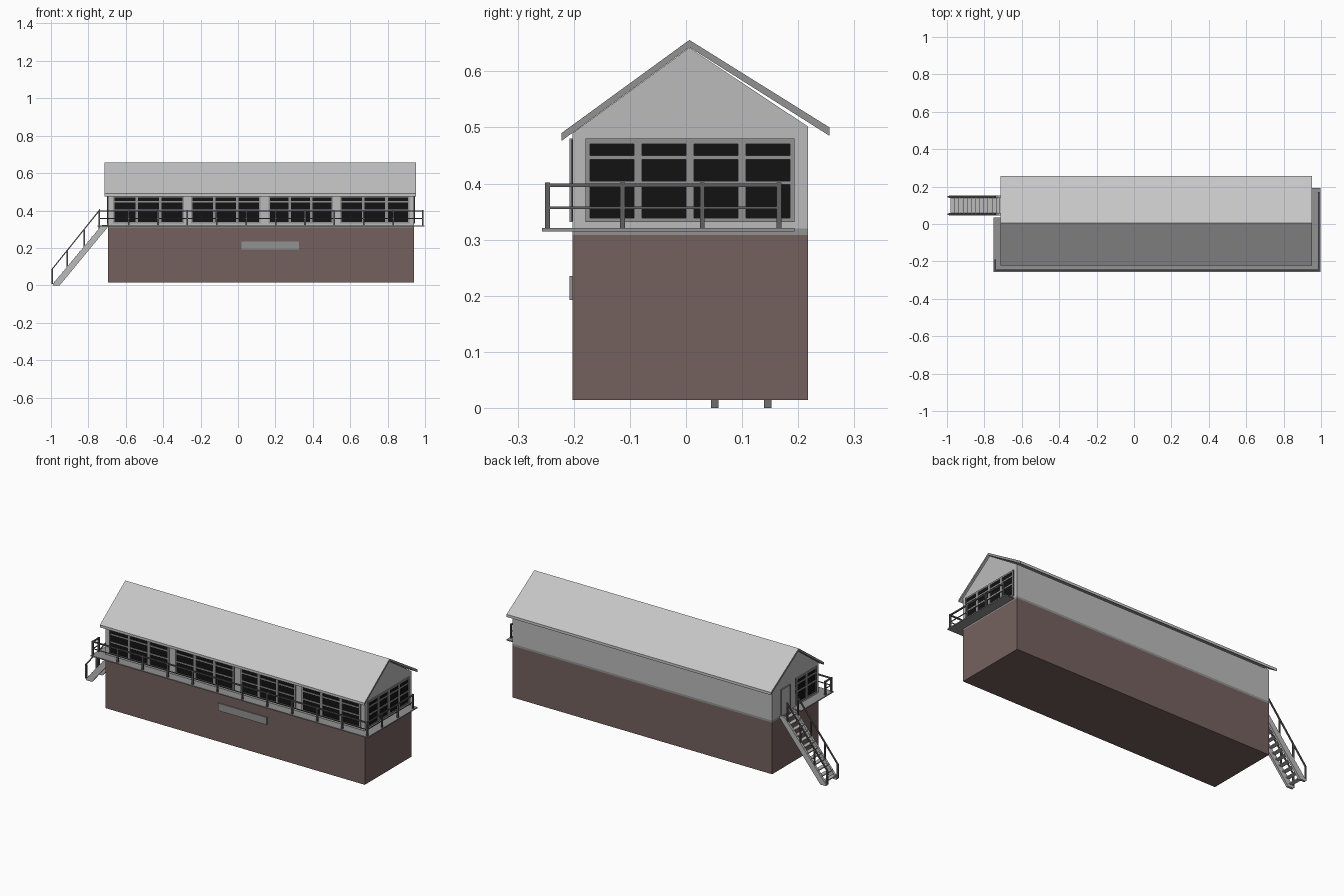
import bpy, bmesh
from mathutils import Vector

if "Cube" in bpy.data.objects:
    bpy.data.objects.remove(bpy.data.objects["Cube"])


def material(name, r, g, b):
    m = bpy.data.materials.new(name)
    m.diffuse_color = (r, g, b, 1)
    m.use_nodes = True
    m.node_tree.nodes["Principled BSDF"].inputs["Base Color"].default_value = m.diffuse_color
    return m


BRICK = material("brown brick", 0.175, 0.12, 0.112)
WALL = material("pale grey boards", 0.50, 0.50, 0.50)
ROOF = material("roof grey", 0.56, 0.56, 0.56)
TRIM = material("mid grey trim", 0.29, 0.29, 0.29)
RAIL = material("dark grey metal", 0.12, 0.12, 0.12)
GLASS = material("black glass", 0.006, 0.006, 0.006)


def finish(bm, name, *mats):
    bmesh.ops.recalc_face_normals(bm, faces=bm.faces)
    me = bpy.data.meshes.new(name)
    bm.to_mesh(me)
    bm.free()
    for m in mats:
        me.materials.append(m)
    ob = bpy.data.objects.new(name, me)
    bpy.context.collection.objects.link(ob)
    return ob


def boxes(name, mat, items):
    """One object from boxes given as (x0, x1, y0, y1, z0, z1)."""
    bm = bmesh.new()
    for x0, x1, y0, y1, z0, z1 in items:
        vs = bmesh.ops.create_cube(bm, size=1)["verts"]
        for v in vs:
            v.co = (x0 if v.co.x < 0 else x1, y0 if v.co.y < 0 else y1, z0 if v.co.z < 0 else z1)
    return finish(bm, name, mat)


def prism(name, pts, axis, lo, hi, mat, cap_mat=None):
    """Extrude a profile (y,z) along x or (x,z) along y."""
    bm = bmesh.new()
    place = (lambda p, t: (t, p[0], p[1])) if axis == "x" else (lambda p, t: (p[0], t, p[1]))
    face = bm.faces.new([bm.verts.new(place(p, lo)) for p in pts])
    ext = bmesh.ops.extrude_face_region(bm, geom=[face])["geom"]
    move = Vector((hi - lo, 0, 0)) if axis == "x" else Vector((0, hi - lo, 0))
    bmesh.ops.translate(bm, vec=move, verts=[g for g in ext if isinstance(g, bmesh.types.BMVert)])
    if cap_mat:
        bm.normal_update()
        for f in bm.faces:
            f.material_index = int(abs(f.normal.x) > 0.9)
    return finish(bm, name, mat, *([cap_mat] if cap_mat else []))


X0, X1, Y0, Y1 = -0.695, 0.941, -0.202, 0.217

# Brick base, sill band, gabled upper storey
boxes("brick_base", BRICK, [(X0, X1, Y0, Y1, 0.014, 0.308)])
boxes("sill_band", TRIM, [(X0, X1, Y0, Y1, 0.308, 0.32)])
prism("upper_walls", [(Y0, 0.32), (Y1, 0.32), (Y1, 0.502), (0.006, 0.642), (Y0, 0.49)],
      "x", X0, X1, WALL)

# Roof with trim-coloured gable edges
prism("roof", [(-0.222, 0.476), (0.006, 0.643), (0.256, 0.485), (0.256, 0.50),
               (0.006, 0.656), (-0.222, 0.49)], "x", -0.715, 0.952, ROOF, TRIM)

# Windows: glass plate with a raised frame and glazing bars
ROWS = [(0.332, 0.339), (0.398, 0.405), (0.443, 0.45), (0.471, 0.48)]


def window(name, side, lo, hi, cols):
    def slab(a, b, z0, z1, out):
        if side == "front":
            return (a, b, Y0 - out, Y0 + 0.001, z0, z1)
        if side == "right":
            return (X1 - 0.001, X1 + out, a, b, z0, z1)
        return (X0 - out, X0 + 0.001, a, b, z0, z1)
    boxes(name + "_glass", GLASS, [slab(lo, hi, 0.333, 0.479, 0.002)])
    bars = [slab(lo, hi, z0, z1, 0.005) for z0, z1 in ROWS]
    edge, bar = 0.008, 0.0145
    pane = (hi - lo - 2 * edge - (cols - 1) * bar) / cols
    bars += [slab(lo, lo + edge, 0.332, 0.48, 0.006), slab(hi - edge, hi, 0.332, 0.48, 0.006)]
    for i in range(1, cols):
        a = lo + edge + i * pane + (i - 1) * bar
        bars.append(slab(a, a + bar, 0.332, 0.48, 0.006))
    boxes(name + "_frame", TRIM, bars)


for i, (a, b) in enumerate([(-0.668, -0.290), (-0.250, 0.119), (0.162, 0.507), (0.546, 0.918)]):
    window(f"front_window_{i + 1}", "front", a, b, 3)
window("right_window", "right", -0.179, 0.193, 4)
window("left_window", "left", -0.179, 0.007, 2)

# Door at the head of the stairs
boxes("door_frame", TRIM, [(X0 - 0.006, X0 + 0.001, a, b, c, d) for a, b, c, d in
                           [(0.055, 0.062, 0.32, 0.468), (0.135, 0.142, 0.32, 0.468),
                            (0.055, 0.142, 0.461, 0.468)]])
boxes("door_panel", WALL, [(X0 - 0.003, X0 + 0.001, 0.062, 0.135, 0.32, 0.461)])

# Blank sign board
boxes("sign_board", TRIM, [(0.02, 0.326, Y0 - 0.006, Y0 + 0.001, 0.193, 0.235)])

# Walkway around front, right and part of the left
boxes("walkway", TRIM, [(-0.75, 0.997, -0.257, Y0, 0.315, 0.321),
                        (X1, 0.997, Y0, 0.193, 0.315, 0.321),
                        (-0.75, X0, Y0, 0.035, 0.315, 0.321)])

# Walkway railing: posts and two rails
RX0, RX1, RY = -0.742, 0.987, -0.247
posts = [(RX0 + (RX1 - RX0) * i / 11, RY) for i in range(12)]
posts += [(RX1, y) for y in (-0.113, 0.029, 0.166)] + [(RX0, -0.195)]
w = 0.0043
boxes("railing_posts", RAIL, [(x - w, x + w, y - w, y + w, 0.317, 0.402) for x, y in posts])
rails = []
for z, r in ((0.397, 0.0035), (0.357, 0.002)):
    rails += [(RX0 - r, RX1 + r, RY - r, RY + r, z - r, z + r),
              (RX1 - r, RX1 + r, RY, 0.17, z - r, z + r),
              (RX0 - r, RX0 + r, RY, -0.19, z - r, z + r)]
boxes("railing_rails", RAIL, rails)

# Staircase: stringers, sloping handrails, posts
for side, y in (("front", 0.051), ("back", 0.1455)):
    prism(f"stair_stringer_{side}", [(-0.988, 0.0), (-0.953, 0.0), (X0, 0.313), (X0, 0.322),
                                     (-0.727, 0.322), (-0.988, 0.01)],
          "y", y - 0.0065, y + 0.0065, WALL)
    prism(f"stair_handrail_{side}", [(-0.996, 0.079), (-0.738, 0.4), (-0.738, 0.41), (-0.996, 0.088)],
          "y", y - 0.004, y + 0.004, RAIL)
    boxes(f"stair_posts_{side}", RAIL,
          [(x - 0.004, x + 0.004, y - 0.004, y + 0.004, z, z + h) for x, z, h in
           [(-0.992, 0.008, 0.078), (-0.912, 0.09, 0.095), (-0.823, 0.195, 0.1), (-0.742, 0.295, 0.108)]])

# Stair treads
N = 12
boxes("stair_treads", WALL, [(-0.982 + i * 0.0222, -0.96 + i * 0.0222, 0.052, 0.145,
                              0.016 + i * 0.0265, 0.022 + i * 0.0265) for i in range(N)])
